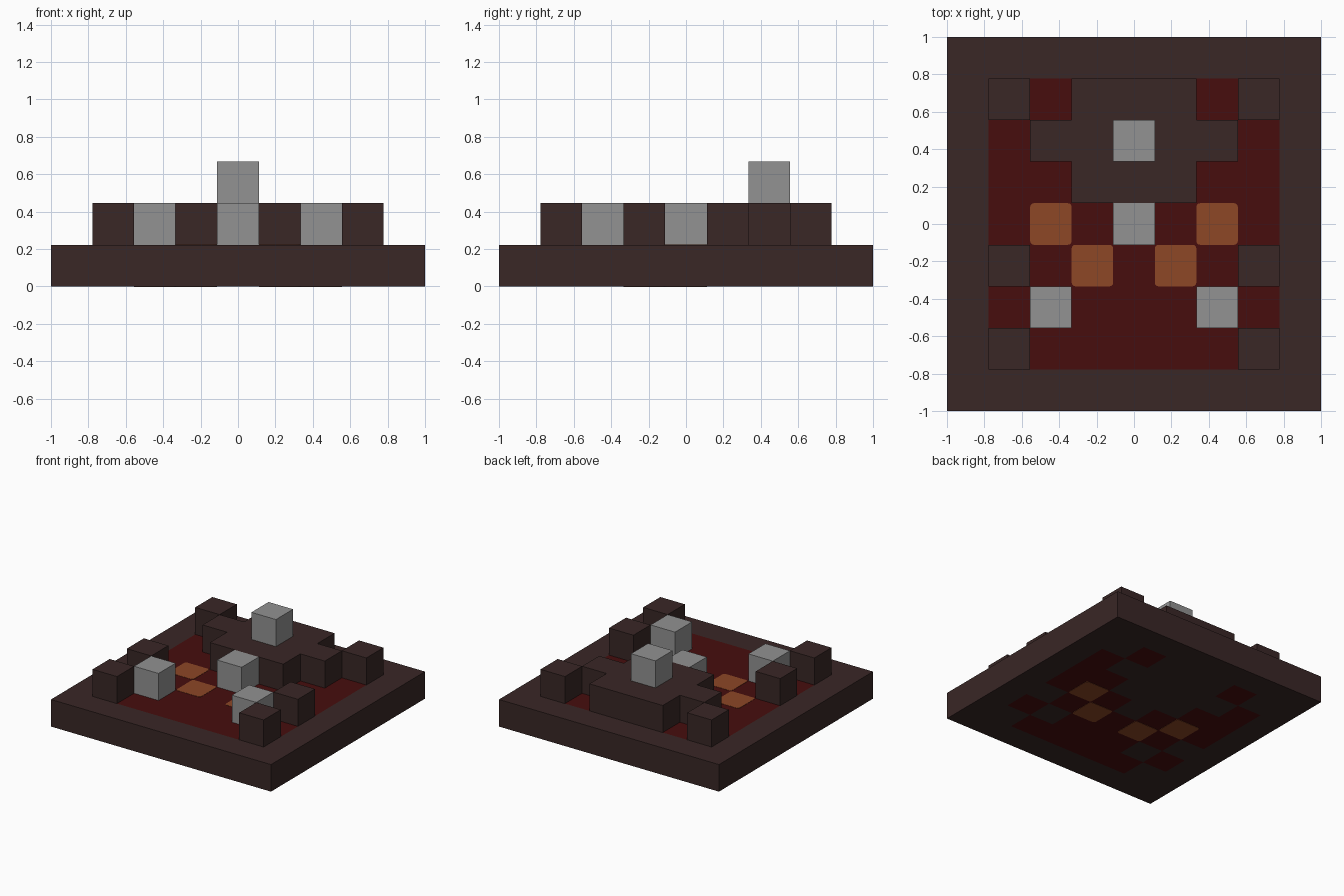
import bpy, bmesh
from mathutils import Vector

if "Cube" in bpy.data.objects:
    bpy.data.objects.remove(bpy.data.objects["Cube"], do_unlink=True)

CELL = 2 / 9

# Inner floor plan, back row first:
# B corner/edge block, P platform, T platform with stone on top,
# S stone, ~ molten floor, o glowing patch
PLAN = ["B~PPP~B",
        "~PPTPP~",
        "~~PPP~~",
        "~o~S~o~",
        "B~o~o~B",
        "~S~~~S~",
        "B~~~~~B"]


def material(name, r, g, b):
    m = bpy.data.materials.new(name)
    m.use_nodes = True
    m.diffuse_color = (r, g, b, 1)
    m.node_tree.nodes["Principled BSDF"].inputs["Base Color"].default_value = (r, g, b, 1)
    return m


DARK = material("dark brown brick", 0.041, 0.02, 0.019)
RED = material("deep red floor", 0.063, 0.004, 0.004)
ORANGE = material("burnt orange", 0.266, 0.063, 0.019)
GREY = material("grey stone", 0.287, 0.287, 0.287)


def finish(name, bm, *mats):
    bmesh.ops.recalc_face_normals(bm, faces=bm.faces[:])
    mesh = bpy.data.meshes.new(name)
    bm.to_mesh(mesh)
    bm.free()
    for m in mats:
        mesh.materials.append(m)
    ob = bpy.data.objects.new(name, mesh)
    bpy.context.collection.objects.link(ob)
    return ob


def cells(kinds):
    """Grid coordinates (-3..3) of every plan cell of the given kinds."""
    return [(c - 3, 3 - r) for r, row in enumerate(PLAN)
            for c, k in enumerate(row) if k in kinds]


def raise_faces(bm, height, keep=False):
    new = bmesh.ops.extrude_face_region(bm, geom=bm.faces[:], use_keep_orig=keep)
    verts = [g for g in new["geom"] if isinstance(g, bmesh.types.BMVert)]
    bmesh.ops.translate(bm, verts=verts, vec=(0, 0, height))


def raised(name, spots, level, mat):
    """Cell-shaped footprint, merged into one outline and raised one cell."""
    bm = bmesh.new()
    for x, y in spots:
        corners = [(-.5, -.5), (.5, -.5), (.5, .5), (-.5, .5)]
        bm.faces.new([bm.verts.new(((x + i) * CELL, (y + j) * CELL, level * CELL))
                      for i, j in corners])
    bmesh.ops.remove_doubles(bm, verts=bm.verts[:], dist=0.001)
    raise_faces(bm, CELL)
    bmesh.ops.dissolve_limit(bm, angle_limit=0.02, verts=bm.verts[:], edges=bm.edges[:])
    return finish(name, bm, mat)


# Base slab, molten cells coloured on top and underside
bm = bmesh.new()
bmesh.ops.create_grid(bm, x_segments=9, y_segments=9, size=1)
raise_faces(bm, CELL, keep=True)
bm.normal_update()
molten = set(cells("~o"))
for f in bm.faces:
    p = f.calc_center_median() / CELL
    if abs(f.normal.z) > 0.5 and (round(p.x), round(p.y)) in molten:
        f.material_index = 1
finish("base_slab", bm, DARK, RED)

# Glowing patches: thin plates with rounded corners, both sides of the slab
for x, y in cells("o"):
    for side, z in (("top", CELL), ("underside", 0)):
        bm = bmesh.new()
        bmesh.ops.create_cube(bm, size=1)
        bmesh.ops.scale(bm, vec=(CELL, CELL, 0.004), verts=bm.verts[:])
        upright = [e for e in bm.edges
                   if abs(e.verts[0].co.z - e.verts[1].co.z) > 0.001]
        bmesh.ops.bevel(bm, geom=upright, offset=0.02, segments=3,
                        profile=0.5, affect='EDGES')
        bmesh.ops.translate(bm, verts=bm.verts[:], vec=Vector((x * CELL, y * CELL, z)))
        finish("glowing_patch_" + side, bm, ORANGE)

# Stepped platform at the back
raised("platform", cells("PT"), 1, DARK)

# Brick blocks along the rim
for spot in cells("B"):
    raised("rim_block", [spot], 1, DARK)

# Stones on the floor and on the platform
for spot in cells("S"):
    raised("floor_stone", [spot], 1, GREY)
raised("platform_stone", cells("T"), 2, GREY)
